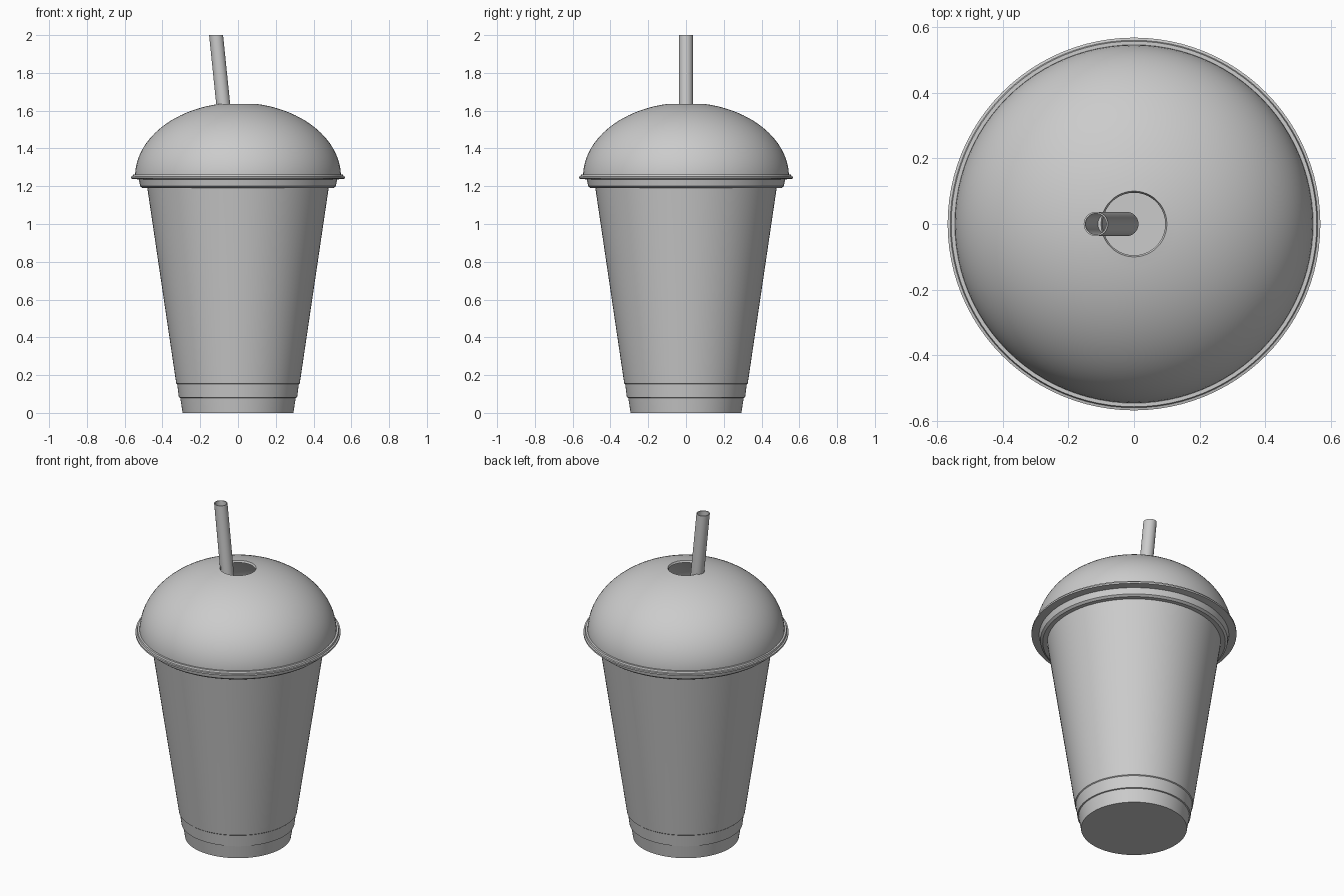
import bpy, bmesh, math

if "Cube" in bpy.data.objects:
    bpy.data.objects.remove(bpy.data.objects["Cube"])

def lathe(name, profile, segs=96, closed=False, shift=None):
    """Spin (radius, z) points about z; shift(z) offsets each ring in x."""
    bm = bmesh.new()
    rings = []
    for r, z in profile:
        dx = shift(z) if shift else 0
        n = 1 if r == 0 else segs
        rings.append([bm.verts.new((dx + r * math.cos(2 * math.pi * i / segs),
                                    r * math.sin(2 * math.pi * i / segs), z)) for i in range(n)])
    pairs = list(zip(rings, rings[1:]))
    if closed:
        pairs.append((rings[-1], rings[0]))
    for a, b in pairs:
        for i in range(segs):
            j = (i + 1) % segs
            quad = [a[i % len(a)], a[j % len(a)], b[j % len(b)], b[i % len(b)]]
            bm.faces.new(list(dict.fromkeys(quad)))
    bmesh.ops.recalc_face_normals(bm, faces=bm.faces)
    mesh = bpy.data.meshes.new(name)
    bm.to_mesh(mesh)
    bm.free()
    ob = bpy.data.objects.new(name, mesh)
    bpy.context.collection.objects.link(ob)
    bpy.ops.object.select_all(action='DESELECT')
    ob.select_set(True)
    bpy.context.view_layer.objects.active = ob
    bpy.ops.object.shade_smooth_by_angle(angle=math.radians(25))
    return ob

# Tapered cup with stepped foot, thin wall and inner floor
lathe("cup", [(0, 0), (0.293, 0), (0.306, 0.08), (0.313, 0.082), (0.322, 0.152),
              (0.327, 0.156), (0.48, 1.19), (0.487, 1.235), (0.475, 1.235),
              (0.315, 0.156), (0.285, 0.02), (0, 0.02)])

# Dome shell, open at the top with a rounded hole edge
def dome_arc(a, b, r_top, steps=24):
    end = math.acos(r_top / a)
    return [(a * math.cos(end * i / steps), 1.25 + b * math.sin(end * i / steps))
            for i in range(steps + 1)]

outer = dome_arc(0.545, 0.392, 0.1)
inner = dome_arc(0.535, 0.380, 0.095)
lathe("dome_lid", outer + inner[::-1], closed=True)

# Lid flange and the skirt that grips the cup
lathe("lid_rim", [(0.535, 1.25), (0.545, 1.262), (0.556, 1.262), (0.559, 1.252), (0.567, 1.25),
                  (0.567, 1.24), (0.525, 1.236), (0.518, 1.20), (0.505, 1.19),
                  (0.474, 1.19), (0.482, 1.24)], closed=True)

# Leaning hollow straw with level ends
lathe("straw", [(0.037, 1.10), (0.037, 2.0), (0.032, 2.0), (0.032, 1.10)], segs=32,
      closed=True, shift=lambda z: -0.116 + (2.0 - z) * 0.103)
